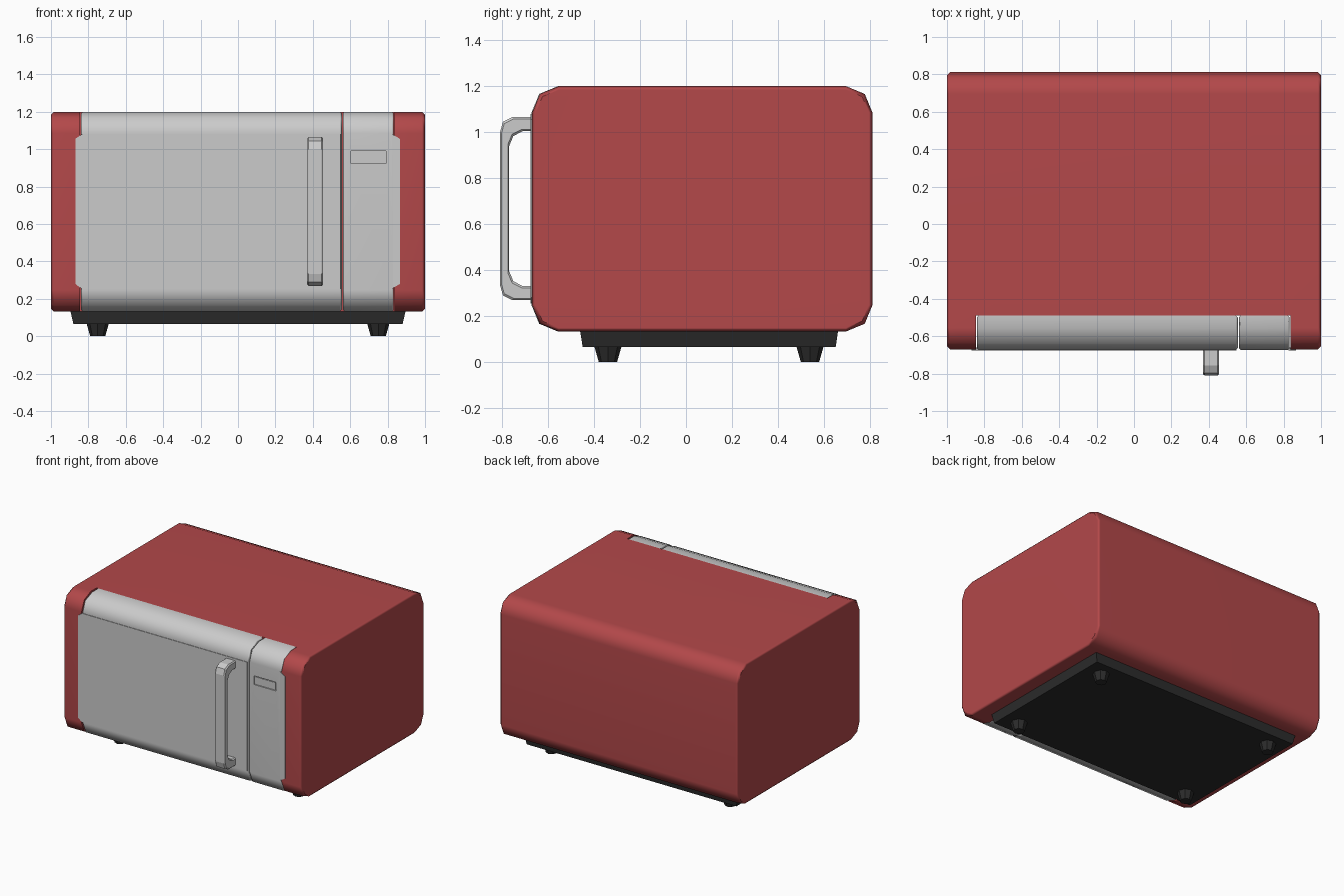
import bpy, math

if "Cube" in bpy.data.objects:
    bpy.data.objects.remove(bpy.data.objects["Cube"])

def material(name, rgb):
    m = bpy.data.materials.new(name)
    m.diffuse_color = (*rgb, 1)
    m.use_nodes = True
    m.node_tree.nodes["Principled BSDF"].inputs["Base Color"].default_value = m.diffuse_color
    return m

RED = material("red_enamel", (0.45, 0.065, 0.068))
BLACK = material("black_plastic", (0.025, 0.025, 0.025))

def make(name, verts, faces, mat=None, smooth=None):
    me = bpy.data.meshes.new(name)
    me.from_pydata(verts, [], faces)
    me.update()
    ob = bpy.data.objects.new(name, me)
    bpy.context.collection.objects.link(ob)
    if mat:
        me.materials.append(mat)
    if smooth:
        bpy.ops.object.select_all(action='DESELECT')
        bpy.context.view_layer.objects.active = ob
        ob.select_set(True)
        bpy.ops.object.shade_smooth_by_angle(angle=math.radians(smooth))
    return ob

def loft(name, rings, mat=None, smooth=None):
    n = len(rings[0])
    faces = [tuple(range(n))[::-1], tuple(range(n * (len(rings) - 1), n * len(rings)))]
    for k in range(len(rings) - 1):
        for i in range(n):
            j = (i + 1) % n
            faces.append((k*n + i, k*n + j, (k+1)*n + j, (k+1)*n + i))
    return make(name, [v for r in rings for v in r], faces, mat, smooth)

def profile(y0, y1, z0, z1, rf, rb, d=0.0):
    """Side outline in (y, z): rounded front and back corners, inset by d."""
    pts = []
    for cy, cz, r, a in ((y1, z1, rb, 0), (y0, z1, rf, 90), (y0, z0, rf, 180), (y1, z0, rb, 270)):
        sy, sz = (1 if cy == y1 else -1), (1 if cz == z1 else -1)
        oy, oz = cy - sy * max(r, d), cz - sz * max(r, d)
        for t in ((0, 45, 90) if r else (0,)):
            q = math.radians(a + t)
            k = max(r - d, 0)
            pts.append((oy + k * math.cos(q), oz + k * math.sin(q)))
    return pts

def shell(name, x0, x1, edge, shape, mat=None):
    """Extrude a side outline along x with bevelled ends."""
    rings = [[(x, y, z) for y, z in profile(*shape, d)]
             for x, d in ((x0, edge), (x0 + edge, 0), (x1 - edge, 0), (x1, edge))]
    ob = loft(name, rings, mat, 46)
    return ob

def box(name, x, y, z, mat=None):
    rect = [(x[0], y[0]), (x[1], y[0]), (x[1], y[1]), (x[0], y[1])]
    return loft(name, [[(a, b, h) for a, b in rect] for h in z], mat)

def cut(ob, cutter):
    cutter.hide_render = True
    cutter.hide_viewport = True
    cutter.display_type = 'WIRE'
    mod = ob.modifiers.new("cut", 'BOOLEAN')
    mod.operation = 'DIFFERENCE'
    mod.solver = 'EXACT'
    mod.object = cutter

def weighted(ob):
    mod = ob.modifiers.new("weighted", 'WEIGHTED_NORMAL')
    mod.keep_sharp = True

def plate(name, outline, y0, y1):
    return loft(name, [[(x, y, z) for x, z in outline] for y in (y1, y0)])

# Red casing, notched at the front for the door and controls
casing = shell("casing", -1, 1, 0.016, (-0.67, 0.812, 0.132, 1.2, 0.115, 0.115), RED)
cut(casing, box("casing_cutter", (-0.845, 0.836), (-1, -0.49), (0, 1.4)))
weighted(casing)

# Door and control panel share the rounded front outline
front = (-0.673, -0.49, 0.132, 1.2, 0.115, 0)
weighted(shell("door", -0.84, 0.555, 0.01, front))
controls = shell("control_panel", 0.562, 0.832, 0.008, front)
cut(controls, box("display_cutter", (0.605, 0.79), (-0.8, -0.664), (0.924, 0.99)))
weighted(controls)
box("display", (0.612, 0.783), (-0.668, -0.655), (0.931, 0.983))

# Flat facings that lap over the red cheeks
plate("door_facing", [(-0.87, 0.28), (-0.835, 0.253), (0.548, 0.253), (0.548, 1.08),
                      (-0.835, 1.08), (-0.87, 1.055)], -0.677, -0.66)
plate("control_facing", [(0.825, 0.255), (0.866, 0.28), (0.866, 1.055), (0.825, 1.08)],
      -0.676, -0.66)

# Door handle: C-shaped side outline, mirrored top to bottom
mid = 0.667
outer = [(-0.66, 1.065), (-0.757, 1.065), (-0.797, 1.045), (-0.81, 1.0)]
inner = [(-0.77, 0.94), (-0.752, 0.983), (-0.71, 1.005), (-0.66, 1.005)]
flip = lambda pts: [(y, 2 * mid - z) for y, z in reversed(pts)]
top = outer + inner
n = len(top)
pts = top + flip(top)[::-1]
faces = []
for i in range(3):                       # strips between outer and inner curves
    for o in (0, n):
        faces.append((o + i, o + i + 1, o + 6 - i, o + 7 - i))
faces.append((3, n + 3, n + 4, 4))
loop = list(range(n)) + [2 * n - 1 - i for i in range(n)]
loop = [0, 1, 2, 3, n+3, n+2, n+1, n, n+7, n+6, n+5, n+4, 4, 5, 6, 7]
xs = (0.37, 0.455)
verts = [(x, y, z) for x in xs for y, z in pts]
m = len(pts)
allf = faces + [tuple(i + m for i in f) for f in faces]
allf += [(a, b, b + m, a + m) for a, b in zip(loop, loop[1:] + loop[:1])]
handle = make("door_handle", verts, allf)
import bmesh
bm = bmesh.new()
bm.from_mesh(handle.data)
bmesh.ops.recalc_face_normals(bm, faces=bm.faces)
bm.to_mesh(handle.data)
bm.free()
bev = handle.modifiers.new("bevel", 'BEVEL')
bev.width = 0.008
bev.segments = 1
bev.limit_method = 'ANGLE'
bev.angle_limit = math.radians(60)

# Black base tray, slightly tapered
tray = [[(sx * w, y, z) for sx, y in ((-1, a), (1, a), (1, b), (-1, b))]
        for w, a, b, z in ((0.88, -0.45, 0.652, 0.065), (0.897, -0.462, 0.663, 0.14))]
loft("base_tray", tray, BLACK)

# Four tapered feet
for sx, side in ((-1, "left"), (1, "right")):
    for y, end in ((-0.34, "front"), (0.54, "back")):
        rings = [[(sx * 0.75 + r * math.cos(math.tau * k / 8), y + r * math.sin(math.tau * k / 8), z)
                  for k in range(8)] for r, z in ((0.04, 0), (0.06, 0.07))]
        loft(f"foot_{end}_{side}", rings, BLACK)
